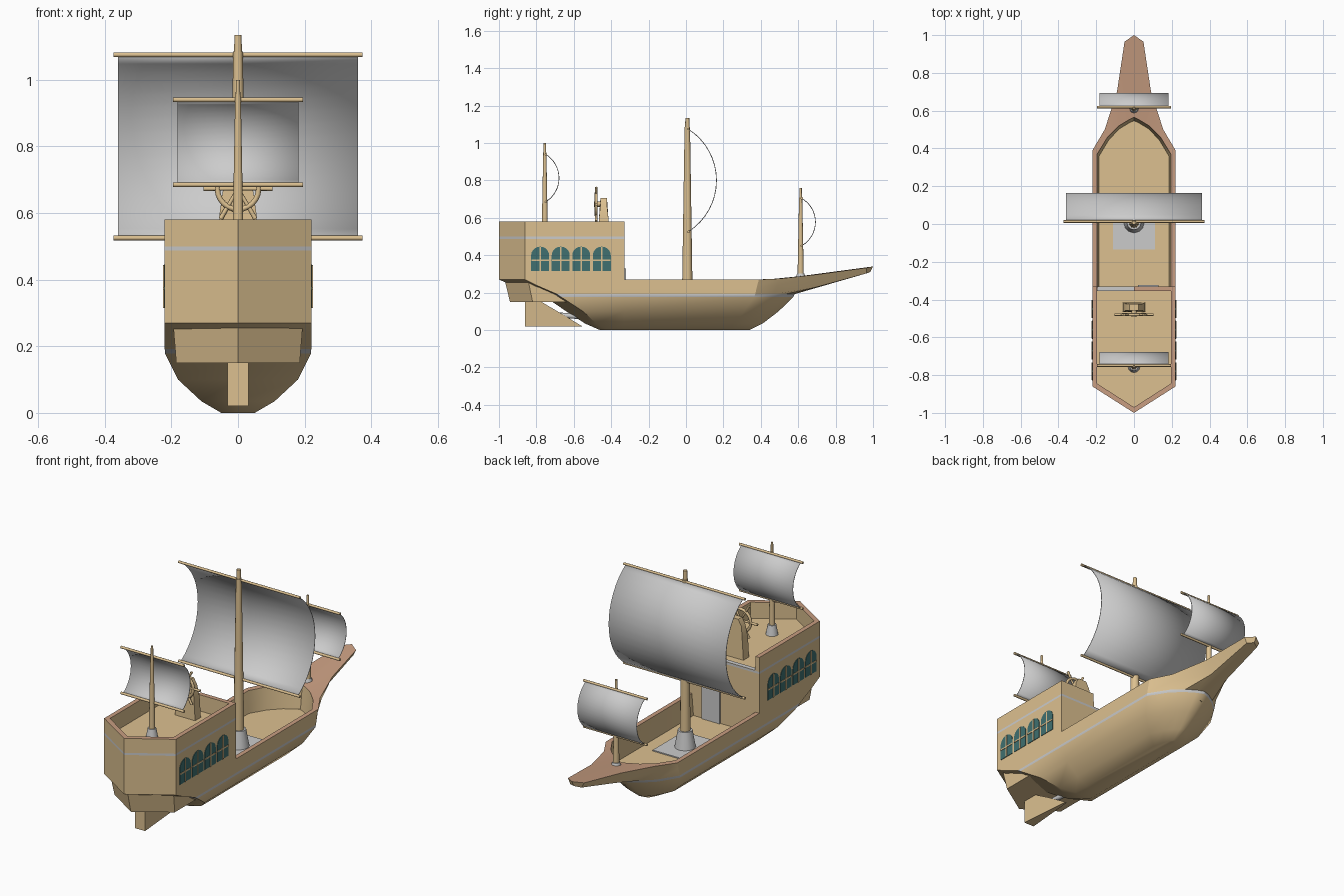
import bpy, bmesh, math
from mathutils import Vector

if "Cube" in bpy.data.objects:
    bpy.data.objects.remove(bpy.data.objects["Cube"])


def material(name, rgb):
    m = bpy.data.materials.new(name)
    m.diffuse_color = (*rgb, 1)
    m.use_nodes = True
    m.node_tree.nodes["Principled BSDF"].inputs["Base Color"].default_value = m.diffuse_color
    return m


WOOD = material("wood", (0.72, 0.53, 0.28))
RIM = material("rim_wood", (0.58, 0.34, 0.22))
GLASS = material("dark_glass", (0.05, 0.16, 0.16))
GREY = material("grey_trim", (0.6, 0.6, 0.62))


def finish(name, bm, mats, angle=32):
    bmesh.ops.recalc_face_normals(bm, faces=bm.faces)
    me = bpy.data.meshes.new(name)
    bm.to_mesh(me)
    bm.free()
    ob = bpy.data.objects.new(name, me)
    bpy.context.collection.objects.link(ob)
    for m in mats:
        me.materials.append(m)
    bpy.ops.object.select_all(action='DESELECT')
    ob.select_set(True)
    bpy.context.view_layer.objects.active = ob
    bpy.ops.object.shade_smooth_by_angle(angle=math.radians(angle))
    return ob


def loft(name, rings, mat_of, cap_first=True):
    """Skin closed rings of equal length; mat_of(ring, segment) -> slot."""
    bm = bmesh.new()
    vs = [[bm.verts.new(p) for p in r] for r in rings]
    n = len(vs[0])
    for i in range(len(vs) - 1):
        for j in range(n):
            k = (j + 1) % n
            f = bm.faces.new((vs[i][j], vs[i][k], vs[i + 1][k], vs[i + 1][j]))
            f.material_index = mat_of(i, j)
    if cap_first:
        bm.faces.new(vs[0])
    bm.faces.new(vs[-1])
    return finish(name, bm, [WOOD, RIM, GREY])


def box(name, lo, hi, mat):
    bm = bmesh.new()
    bmesh.ops.create_cube(bm, size=1)
    for v in bm.verts:
        v.co = [(a + b) / 2 + c * (b - a) for a, b, c in zip(lo, hi, v.co)]
    return finish(name, bm, [mat])


def rod(name, a, b, r1, r2, mat, sides=12):
    a, b = Vector(a), Vector(b)
    bm = bmesh.new()
    bmesh.ops.create_cone(bm, cap_ends=True, segments=sides, radius1=r1, radius2=r2, depth=(b - a).length)
    q = (b - a).to_track_quat('Z', 'Y')
    for v in bm.verts:
        v.co = q @ v.co + (a + b) / 2
    return finish(name, bm, [mat], 50)


def prism(name, pts, axis, lo, hi, mat):
    """Extrude a 2D outline along x (points are y,z) or y (points are x,z)."""
    bm = bmesh.new()
    put = (lambda p, t: (t, p[0], p[1])) if axis == 'x' else (lambda p, t: (p[0], t, p[1]))
    a = [bm.verts.new(put(p, lo)) for p in pts]
    b = [bm.verts.new(put(p, hi)) for p in pts]
    bm.faces.new(a)
    bm.faces.new(b)
    for i in range(len(pts)):
        k = (i + 1) % len(pts)
        bm.faces.new((a[i], a[k], b[k], b[i]))
    return finish(name, bm, [mat])


def mirrored(half, zs):
    """Stern tip -> bow tip half outline, mirrored to a full ring."""
    pts = [(x, y, z) for (x, y), z in zip(half, zs)]
    return pts + [(-x, y, z) for x, y, z in pts[-2:0:-1]]


# Hull: waterlines from keel to rim, then over the rim and down to the deck
def waterline(w, z, stern, shoulder, bow_shoulder, bow):
    d = bow - bow_shoulder
    half = [(0, stern), (w, shoulder), (w, -0.33), (w, bow_shoulder), (w * .7, bow_shoulder + d * .5),
            (w * .42, bow_shoulder + d * .77), (w * .18, bow_shoulder + d * .93), (0, bow)]
    return mirrored(half, [z] * 8)


under = [(0, -.92), (.22, -.79), (.22, -.33), (.22, .38), (.153, .49), (.05, .69), (.035, .965), (0, .985)]
rim = [(0, -1), (.22, -.86), (.22, -.33), (.22, .39), (.155, .5), (.09, .7), (.05, .965), (0, 1)]
inner = [(0, -.97), (.195, -.845), (.195, -.33), (.195, .37), (.14, .46), (.08, .52), (.03, .55), (0, .565)]
floor = [(x * .95, y * .97) for x, y in inner]
hull_rings = [
    waterline(.05, .0, -.46, -.42, .22, .34),
    waterline(.11, .035, -.54, -.48, .26, .41),
    waterline(.18, .1, -.64, -.55, .31, .495),
    waterline(.219, .178, -.755, -.67, .365, .575),
    waterline(.22, .192, -.785, -.69, .37, .58),
    mirrored(under, [.235, .235, .235, .235, .238, .228, .303, .31]),
    mirrored(rim, [.27, .27, .27, .27, .275, .297, .333, .34]),
    mirrored(inner, [.27, .27, .27, .27, .273, .277, .28, .28]),
    mirrored(floor, [.15] * 8),
]
loft("hull", hull_rings, lambda i, j: 2 if i == 3 else 1 if i == 6 else 0)

# Stern cabin with a bulwark, open on one half of its front edge
outer = [(0, -1), (.22, -.86), (.22, -.33), (.001, -.33), (-.001, -.33), (-.194, -.33), (-.196, -.33),
         (-.22, -.33), (-.22, -.86)]
inside = [(0, -.97), (.195, -.845), (.195, -.355), (.001, -.355), (-.001, -.355), (-.194, -.355),
          (-.195, -.355), (-.195, -.355), (-.195, -.845)]


def level(pts, z, gap=None):
    return [(x, y, gap if gap and j in (4, 5) else z) for j, (x, y) in enumerate(pts)]


loft("cabin", [level(outer, .27), level(outer, .488), level(outer, .5), level(outer, .58, .502),
               level(inside, .58, .502), level(inside, .49)],
     lambda i, j: 2 if i == 1 or (i == 3 and j == 4) else 1 if i == 3 else 0, False)
box("cabin_front_wall", (-.2, -.345, .14), (.2, -.33, .275), WOOD)
box("cabin_door", (.02, -.332, .15), (.13, -.322, .33), GREY)

# Arched windows on both sides
for side in (-1, 1):
    for n in range(4):
        c = -.78 + n * .11
        arch = [(c - .048, .315), (c + .048, .315)] + [
            (c + .048 * math.cos(t * math.pi / 10), .4 + .046 * math.sin(t * math.pi / 10)) for t in range(11)]
        prism("window", arch, 'x', side * .215, side * .2225, GLASS)
        x0, x1 = sorted((side * .216, side * .225))
        box("window_bar_upright", (x0, c - .004, .315), (x1, c + .004, .444), WOOD)
        box("window_bar_level", (x0, c - .047, .37), (x1, c + .047, .378), WOOD)

# Rudder and its hinge: a wedge narrowing towards the hull
rudder = prism("rudder", [(-.86, .02), (-.86, .155), (-.78, .155), (-.67, .09), (-.555, .02)],
               'x', -.031, .031, WOOD)
for v in rudder.data.vertices:
    if v.co.y > -.6:
        v.co.x *= .15
rod("rudder_hinge", (0, -.68, .08), (0, -.53, .07), .014, .014, GREY, 8)


# Masts with collar, yards and bulging sail
def mast(name, y, z0, z1, r, half, lo, hi, sag, base_r, base_h):
    rod(name + "_mast", (0, y, z0), (0, y, z1 - .05), r, r * .5, WOOD)
    rod(name + "_mast_tip", (0, y, z1 - .06), (0, y, z1), r * .42, r * .36, WOOD)
    rod(name + "_mast_collar", (0, y, z0), (0, y, z0 + base_h), base_r, base_r * .68, GREY)
    for z in (lo, hi):
        rod(name + "_yard", (-half - .013, y + .006, z), (half + .013, y + .006, z), .007, .007, WOOD, 8)
    h = (hi - lo) / 2
    R = (h * h + sag * sag) / (2 * sag)
    a = math.asin(h / R)
    bm = bmesh.new()
    rows = []
    for i in range(17):
        t = -a + 2 * a * i / 16
        yy, zz = y + .008 + sag - R + R * math.cos(t), (lo + hi) / 2 + R * math.sin(t)
        rows.append([bm.verts.new((s * half, yy, zz)) for s in (-1, 0, 1)])
    for p, q in zip(rows, rows[1:]):
        for j in range(2):
            bm.faces.new((p[j], p[j + 1], q[j + 1], q[j]))
    sail = finish(name + "_sail", bm, [])
    mod = sail.modifiers.new("thickness", 'SOLIDIFY')
    mod.thickness = .004


mast("main", .007, .15, 1.135, .029, .36, .525, 1.075, .15, .055, .1)
mast("aft", -.755, .49, 1.0, .017, .182, .685, .94, .07, .032, .055)
mast("fore", .613, .275, .76, .017, .182, .45, .705, .073, .028, .027)
box("mast_plate", (-.11, -.135, .148), (.11, .135, .156), GREY)

# Steering wheel on its pedestal
stand = [(-.062, .49), (.062, .49), (.055, .6), (.045, .67), (.025, .705), (-.025, .705), (-.045, .67), (-.055, .6)]
ped = prism("wheel_pedestal", stand, 'y', -.465, -.415, WOOD)
for v in ped.data.vertices:
    if v.co.z > .66:
        v.co.y = -.44 + (v.co.y + .44) * .7
hub = Vector((0, -.48, .673))
rod("wheel_axle", hub + Vector((0, -.012, 0)), (0, -.44, .673), .014, .014, WOOD, 8)
bpy.ops.mesh.primitive_torus_add(major_radius=.062, minor_radius=.008, major_segments=24, minor_segments=8,
                                 location=hub, rotation=(math.pi / 2, 0, 0))
ring = bpy.context.object
ring.name = "wheel_ring"
ring.data.materials.append(WOOD)
bpy.ops.object.shade_smooth()
for n in range(6):
    d = Vector((math.cos(n * math.pi / 3), 0, math.sin(n * math.pi / 3)))
    rod("wheel_spoke", hub, hub + d * .104, .005, .007, WOOD, 8)
